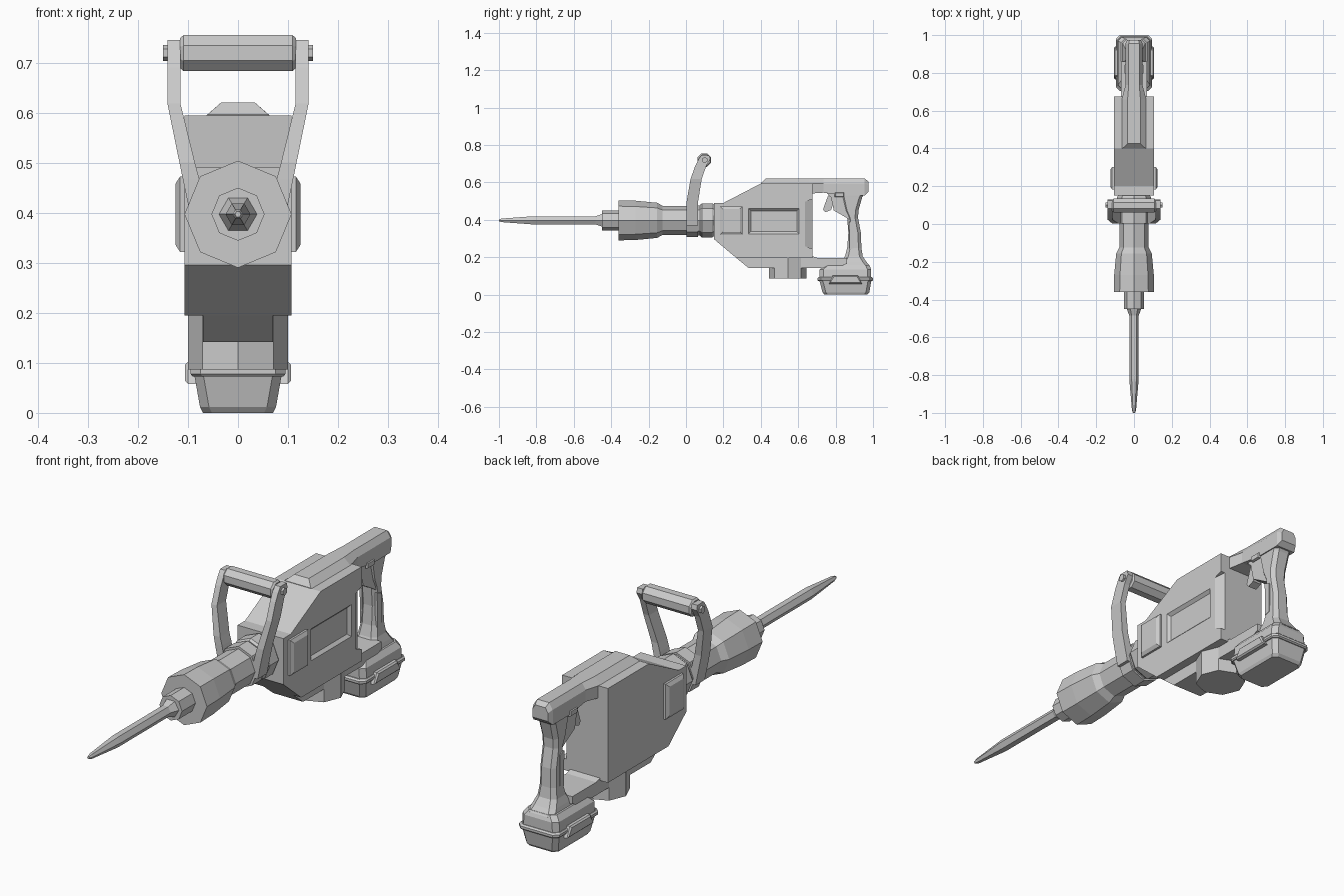
import bpy, bmesh
from math import cos, sin, pi

AXIS_Z = 0.397


def loft(name, rings, mirror=False):
    """Skin a list of equal-length point rings, cap the ends, optionally mirror in x."""
    bm = bmesh.new()
    vs = [[bm.verts.new(p) for p in r] for r in rings]
    n = len(vs[0])
    for a, b in zip(vs, vs[1:]):
        for i in range(n):
            bm.faces.new((a[i], a[(i + 1) % n], b[(i + 1) % n], b[i]))
    bm.faces.new(vs[0])
    bm.faces.new(vs[-1])
    if mirror:
        d = bmesh.ops.duplicate(bm, geom=bm.verts[:] + bm.edges[:] + bm.faces[:])
        for v in d["geom"]:
            if isinstance(v, bmesh.types.BMVert):
                v.co.x *= -1
    bmesh.ops.recalc_face_normals(bm, faces=bm.faces[:])
    me = bpy.data.meshes.new(name)
    bm.to_mesh(me)
    bm.free()
    ob = bpy.data.objects.new(name, me)
    bpy.context.collection.objects.link(ob)
    return ob


def ring_y(y, r, n=8):
    return [(r * cos(2 * pi * i / n), y, AXIS_Z + r * sin(2 * pi * i / n)) for i in range(n)]


def turned(name, profile, n=8):
    return loft(name, [ring_y(y, r, n) for y, r in profile])


def ring_x(x, y, z, r, n=8, off=pi / 8):
    return [(x, y + r * cos(2 * pi * i / n + off), z + r * sin(2 * pi * i / n + off)) for i in range(n)]


def prism(name, yz, x0, x1, mirror=False):
    return loft(name, [[(x, y, z) for y, z in yz] for x in (x0, x1)], mirror)


def rect_x(x, y0, y1, z0, z1, i=0.0):
    return [(x, y0 + i, z0 + i), (x, y1 - i, z0 + i), (x, y1 - i, z1 - i), (x, y0 + i, z1 - i)]


def rect_z(z, y0, y1, w, c):
    """Rectangle with cut corners, lying flat at height z."""
    return [(-w, y0 + c, z), (-w + c, y0, z), (w - c, y0, z), (w, y0 + c, z),
            (w, y1 - c, z), (w - c, y1, z), (-w + c, y1, z), (-w, y1 - c, z)]


# chisel bit, chuck, barrel and collar
turned("chisel_bit", [(-1, .006), (-.985, .011), (-.82, .025), (-.485, .025), (-.45, .038), (-.4, .038)], 6)
turned("chuck_nose", [(-.45, .053), (-.34, .053)])
turned("chuck_sleeve", [(-.36, .107), (-.27, .105), (-.155, .094), (-.125, .078), (.08, .078)])
turned("barrel_neck", [(.06, .08), (.20, .08)])
turned("barrel_collar", [(.075, .083), (.085, .091), (.14, .091), (.15, .085)])

# carrying handle: clamp, two bent legs, grip and bolts
turned("handle_clamp", [(.003, .088), (.065, .088)])
legs = [(.37, .003, .065, .055, .09), (.466, .003, .065, .077, .11), (.50, .004, .065, .086, .117),
        (.618, .024, .084, .115, .141), (.69, .05, .109, .115, .141),
        (.725, .068, .13, .115, .141), (.745, .082, .125, .115, .141)]
loft("handle_legs", [[(a, y0, z), (b, y0, z), (b, y1, z), (a, y1, z)] for z, y0, y1, a, b in legs], True)
loft("carry_grip", [ring_x(x, .098, .719, r) for x, r in
                    ((-.116, .032), (-.109, .039), (.109, .039), (.116, .032))])
loft("grip_bolts", [ring_x(x, .1, .719, .016, 6, pi / 6) for x in (.13, .15)], True)

# main housing, with side recesses and cut rear corners
body = prism("main_housing", [(.15, .49), (.2, .49), (.4, .594), (.675, .594), (.675, .195),
                              (.27, .195), (.15, .296)], -.107, .107)
cutters = [
    loft("recess_cutter", [rect_x(.119, .323, .617, .313, .472),
                           rect_x(.095, .335, .605, .325, .46, .012)], True),
    loft("corner_cutter", [
        [(.109, .633, .26), (.109, .70, .235), (.072, .70, .235)],
        [(.109, .633, .495), (.109, .70, .52), (.072, .70, .52)]], True),
]
for c in cutters:
    m = body.modifiers.new("cut", "BOOLEAN")
    m.object, m.operation, m.solver = c, "DIFFERENCE", "EXACT"
dg = bpy.context.evaluated_depsgraph_get()
cut_mesh = bpy.data.meshes.new_from_object(body.evaluated_get(dg))
body.modifiers.clear()
body.data = cut_mesh
for c in cutters:
    bpy.data.objects.remove(c)

# raised side panels
loft("side_panels", [rect_x(.10, .183, .302, .322, .472), rect_x(.116, .183, .302, .322, .472),
                     rect_x(.125, .183, .302, .322, .472, .014)], True)

# narrow underside running back to the handle foot, and the motor
prism("lower_housing", [(.26, .21), (.27, .195), (.335, .142), (.80, .142), (.86, .165), (.86, .197),
                        (.70, .197), (.66, .21)], -.07, .07)
loft("motor_housing", [[(.1 * cos(pi * i / 4), .545 + .1 * sin(pi * i / 4), z) for i in range(8)]
                       for z in (.087, .197)])

# top ridge that becomes the upper arm of the rear handle
ridge = [(.40, .065, .061, .56, .593, .596), (.425, .065, .034, .56, .593, .62), (.66, .065, .034, .54, .593, .62),
         (.735, .045, .028, .545, .594, .62), (.84, .045, .028, .53, .594, .62),
         (.955, .045, .028, .53, .594, .62), (.975, .036, .024, .55, .585, .605)]
loft("top_ridge", [[(-w, y, zb), (-w, y, zs), (-t, y, zt), (t, y, zt), (w, y, zs), (w, y, zb)]
                   for y, w, t, zb, zs, zt in ridge])

# rear grip, trigger and switch
grip = [(.15, .80, .985, .062, .02), (.175, .835, .965, .055, .02), (.205, .85, .945, .045, .018),
        (.25, .862, .938, .038, .016), (.33, .868, .935, .037, .016), (.41, .862, .92, .037, .016),
        (.45, .845, .922, .038, .016), (.52, .83, .942, .04, .016), (.56, .83, .965, .042, .016)]
loft("rear_grip", [rect_z(*g) for g in grip])
prism("trigger_housing", [(.735, .56), (.775, .52), (.79, .45), (.825, .43), (.875, .40), (.90, .42),
                          (.90, .56)], -.033, .033)
prism("trigger", [(.76, .53), (.745, .49), (.733, .455), (.745, .44), (.775, .452), (.80, .52)], -.02, .02)
prism("grip_pads", [(.872, .39), (.90, .38), (.90, .25), (.875, .24)], .03, .041, True)
loft("switch_buttons", [rect_x(.04, .795, .845, .522, .547), rect_x(.05, .795, .845, .522, .547, .003)], True)

# battery with mount, rim and side clips
loft("battery_mount", [rect_z(*r) for r in ((.09, .715, .99, .088, .02), (.135, .715, .99, .085, .02),
                                            (.158, .74, .98, .068, .02))])
loft("battery_rim", [rect_z(*r) for r in ((.073, .708, .995, .091, .02), (.078, .703, 1, .095, .02),
                                          (.088, .703, 1, .095, .02), (.094, .71, .993, .09, .02))])
loft("battery_pack", [rect_z(*r) for r in ((.08, .712, .992, .088, .018), (.012, .73, .98, .076, .018),
                                           (0, .74, .97, .07, .018))])
loft("battery_clips", [[(x, .765 + i, .058 + i), (x, .94 - i, .058 + i), (x, .92 - i, .102 - i), (x, .785 + i, .102 - i)]
                       for x, i in ((.075, 0), (.1, 0), (.106, .006))], True)
